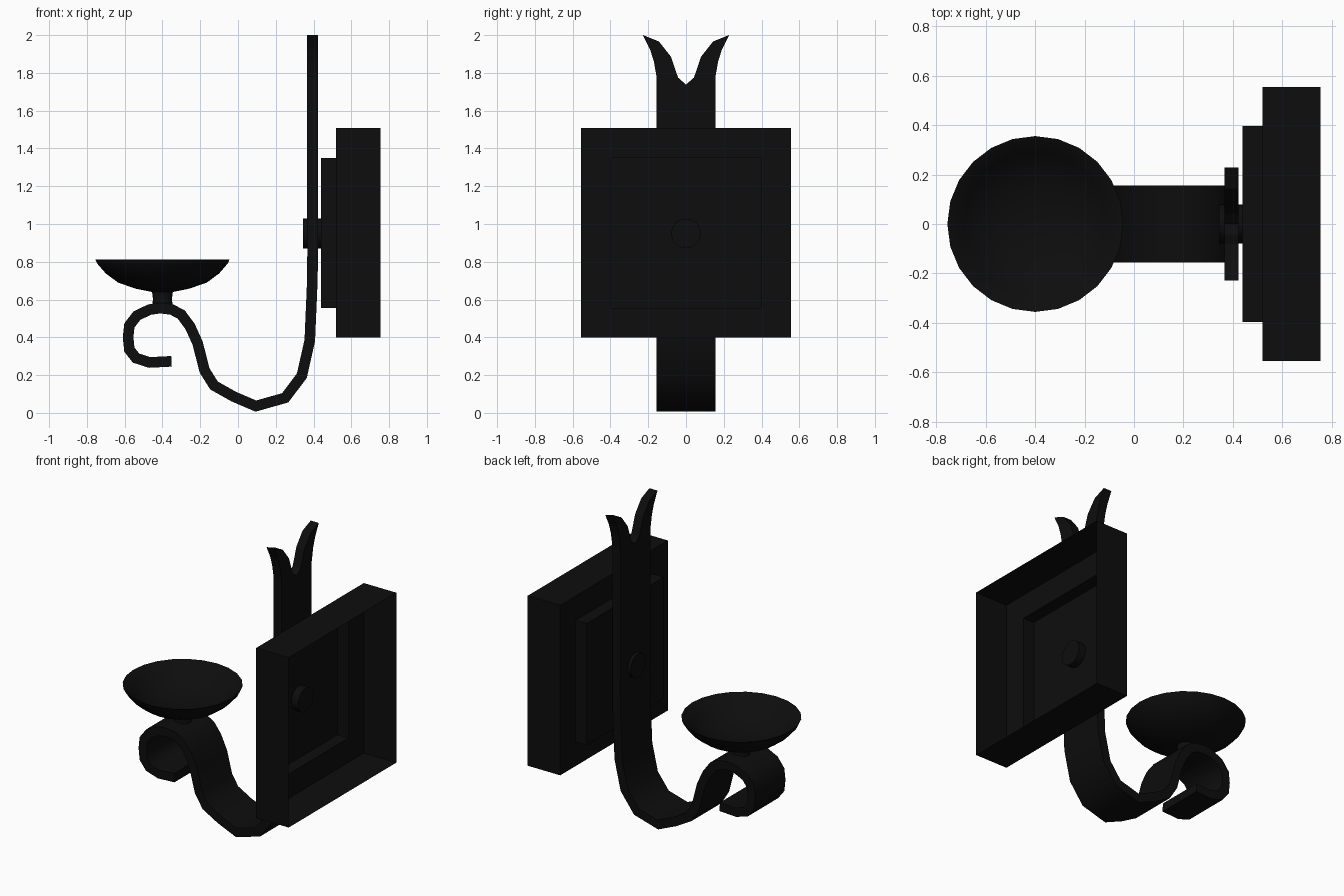
import bpy, bmesh, math
from mathutils import Vector, Matrix

if "Cube" in bpy.data.objects:
    bpy.data.objects.remove(bpy.data.objects["Cube"], do_unlink=True)

black = bpy.data.materials.new("black_iron")
black.use_nodes = True
colour = (0.004, 0.004, 0.004, 1)
black.diffuse_color = colour
black.node_tree.nodes["Principled BSDF"].inputs["Base Color"].default_value = colour


def finish(name, bm, smooth=None, fix=True):
    if fix:
        bmesh.ops.recalc_face_normals(bm, faces=bm.faces)
    mesh = bpy.data.meshes.new(name)
    bm.to_mesh(mesh)
    bm.free()
    obj = bpy.data.objects.new(name, mesh)
    bpy.context.collection.objects.link(obj)
    mesh.materials.append(black)
    if smooth:
        bpy.ops.object.select_all(action='DESELECT')
        obj.select_set(True)
        bpy.context.view_layer.objects.active = obj
        bpy.ops.object.shade_smooth_by_angle(angle=math.radians(smooth))
    return obj


def lathe(name, profile, centre, sides, axis='Z', smooth=35):
    """Revolve (radius, height) points; both ends are capped."""
    bm = bmesh.new()
    rings = []
    for r, h in profile:
        ring = []
        for i in range(sides):
            a = math.tau * i / sides
            p = Vector((r * math.cos(a), r * math.sin(a), h))
            if axis == 'X':
                p = Vector((p.z, p.x, p.y))
            ring.append(bm.verts.new(p + Vector(centre)))
        rings.append(ring)
    for a, b in zip(rings, rings[1:]):
        for i in range(sides):
            j = (i + 1) % sides
            bm.faces.new((a[i], a[j], b[j], b[i]))
    bm.faces.new(rings[0])
    bm.faces.new(rings[-1])
    return finish(name, bm, smooth)


# Stepped wall plate: a pressed shell, open towards the wall
bm = bmesh.new()
loops = []
for x, half in ((0.755, 0.555), (0.52, 0.555), (0.52, 0.397), (0.44, 0.397)):
    loops.append([bm.verts.new((x, sy * half, 0.953 + sz * half))
                  for sy, sz in ((-1, -1), (1, -1), (1, 1), (-1, 1))])
for a, b in zip(loops, loops[1:]):
    for i in range(4):
        j = (i + 1) % 4
        bm.faces.new((a[i], a[j], b[j], b[i]))
bm.faces.new(loops[-1])
finish("wall_plate", bm)

# Bolt joining the strap to the wall plate
lathe("bolt", [(0.079, 0.345), (0.079, 0.49)], (0, 0, 0.95), 16, 'X')

# Upright strap with a forked top, extruded from its half outline
half = [(0.155, 0.9), (0.155, 1.775), (0.17, 1.86), (0.19, 1.923), (0.228, 2.0),
        (0.143, 1.966), (0.08, 1.886), (0.042, 1.775)]
outline = half + [(0, 1.738)] + [(-y, z) for y, z in reversed(half)]
bm = bmesh.new()
face = bm.faces.new([bm.verts.new((0.366, y, z)) for y, z in outline])
ext = bmesh.ops.extrude_face_region(bm, geom=[face])
bmesh.ops.translate(bm, vec=(0.058, 0, 0),
                    verts=[v for v in ext["geom"] if isinstance(v, bmesh.types.BMVert)])
finish("forked_strap", bm)

# Curved arm: flat bar swept along the S-shaped path and the scroll
path = [(0.395, 0.9), (0.394, 0.71), (0.38, 0.383), (0.338, 0.197), (0.25, 0.08),
        (0.095, 0.036), (-0.024, 0.087), (-0.127, 0.145), (-0.177, 0.225),
        (-0.214, 0.37), (-0.254, 0.458), (-0.3, 0.52), (-0.35, 0.547), (-0.41, 0.555),
        (-0.468, 0.547), (-0.535, 0.515), (-0.575, 0.463), (-0.582, 0.4),
        (-0.575, 0.335), (-0.54, 0.29), (-0.468, 0.267), (-0.352, 0.273)]
pts = [Vector(p) for p in path]
bm = bmesh.new()
rings = []
for i, p in enumerate(pts):
    before = (p - pts[i - 1]).normalized() if i else (pts[1] - p).normalized()
    after = (pts[i + 1] - p).normalized() if i + 1 < len(pts) else before
    t = (before + after).normalized()
    n = Vector((-t.y, t.x)) * 0.028 / max(t.dot(after), 0.5)
    rings.append([bm.verts.new((p.x + s * n.x, y, p.y + s * n.y))
                  for s, y in ((-1, -0.155), (1, -0.155), (1, 0.155), (-1, 0.155))])
for a, b in zip(rings, rings[1:]):
    for i in range(4):
        j = (i + 1) % 4
        bm.faces.new((a[i], a[j], b[j], b[i]))
bm.faces.new(rings[0])
bm.faces.new(rings[-1])
finish("curved_arm", bm, 40)

# Candle dish and its short stem
lathe("dish", [(0.055, 0.64), (0.143, 0.658), (0.235, 0.69), (0.3, 0.738),
               (0.345, 0.79), (0.356, 0.813), (0.34, 0.808), (0.29, 0.755),
               (0.225, 0.71), (0.14, 0.68), (0.042, 0.666)], (-0.4, 0, 0), 24)
lathe("dish_stem", [(0.056, 0.56), (0.05, 0.6), (0.056, 0.65)], (-0.4, 0, 0), 16)
